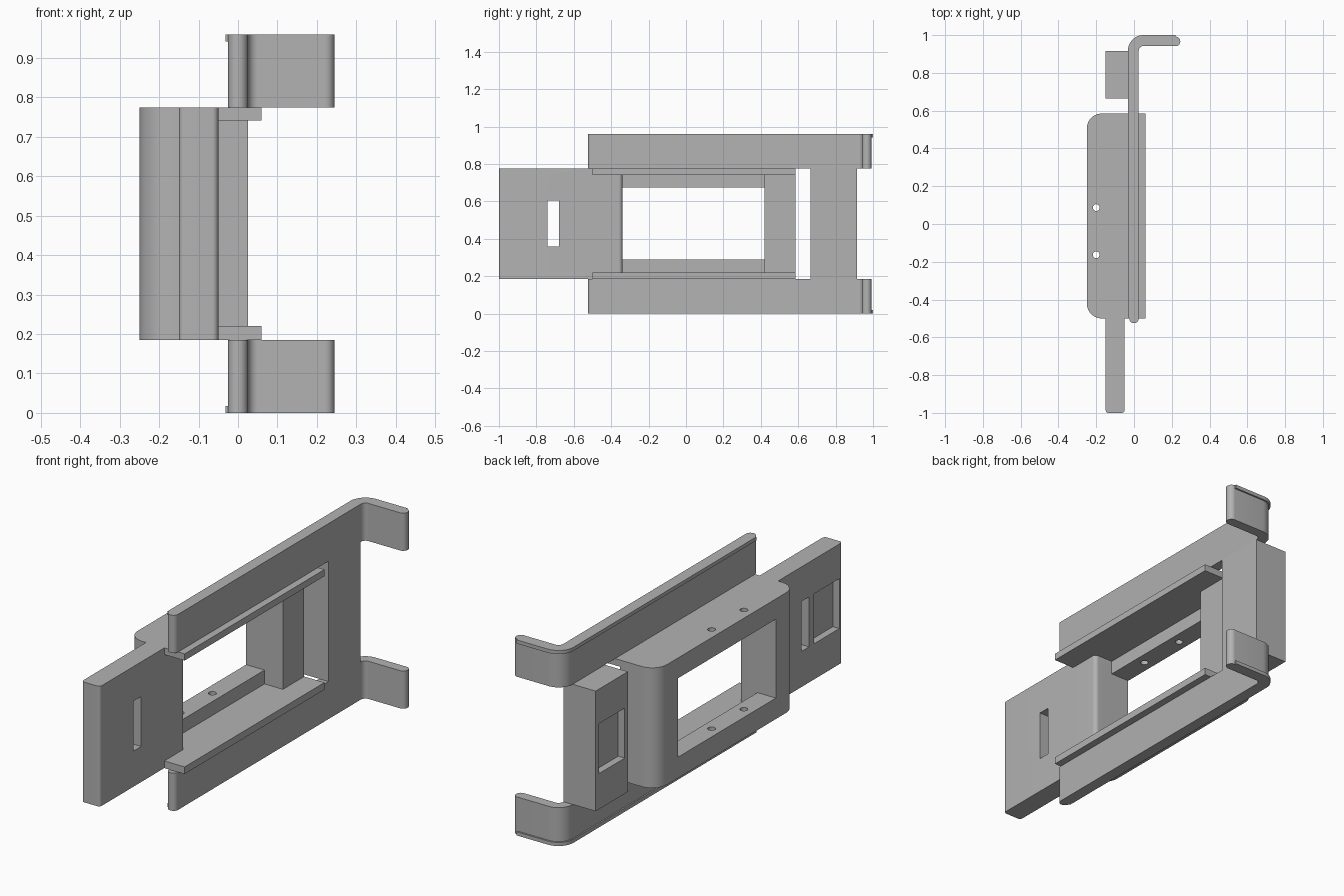
import bpy, bmesh, math
from mathutils import Vector

if "Cube" in bpy.data.objects:
    bpy.data.objects.remove(bpy.data.objects["Cube"])

grey = bpy.data.materials.new("light grey plastic")
grey.diffuse_color = (0.45, 0.45, 0.45, 1)
grey.use_nodes = True
grey.node_tree.nodes["Principled BSDF"].inputs["Base Color"].default_value = grey.diffuse_color


def fillet(points):
    """Turn (x, y, radius) corners into an outline with rounded corners."""
    out = []
    n = len(points)
    for i, p in enumerate(points):
        c, r = Vector(p[:2]), (p[2] if len(p) > 2 else 0)
        if not r:
            out.append(c)
            continue
        a = (Vector(points[i - 1][:2]) - c).normalized()
        b = (Vector(points[(i + 1) % n][:2]) - c).normalized()
        centre = c + (a + b) * r          # all corners are right angles
        for k in range(11):
            t = math.pi / 2 * k / 10
            out.append(centre - b * r * math.cos(t) - a * r * math.sin(t))
    return out


def prism(name, points, z0, z1):
    bm = bmesh.new()
    face = bm.faces.new([bm.verts.new((p.x, p.y, z0)) for p in fillet(points)])
    ext = bmesh.ops.extrude_face_region(bm, geom=[face])
    top = [v for v in ext["geom"] if isinstance(v, bmesh.types.BMVert)]
    bmesh.ops.translate(bm, verts=top, vec=(0, 0, z1 - z0))
    bmesh.ops.recalc_face_normals(bm, faces=bm.faces)
    mesh = bpy.data.meshes.new(name)
    bm.to_mesh(mesh)
    bm.free()
    mesh.materials.append(grey)
    ob = bpy.data.objects.new(name, mesh)
    bpy.context.collection.objects.link(ob)
    return ob


def box(name, x0, x1, y0, y1, z0, z1):
    return prism(name, [(x0, y0), (x1, y0), (x1, y1), (x0, y1)], z0, z1)


def cut(ob, cutters):
    """Subtract the cutters, apply, and remove them."""
    for c in cutters:
        m = ob.modifiers.new("cut", "BOOLEAN")
        m.operation, m.solver, m.object = "DIFFERENCE", "EXACT", c
        bpy.context.view_layer.objects.active = ob
        bpy.ops.object.modifier_apply(modifier=m.name)
        bpy.data.objects.remove(c)


# Sliding tray: rounded frame, side lips and strap tongue in one outline
tray = prism("tray", [
    (-0.15, -1, 0.015), (-0.05, -1, 0.015), (-0.05, -0.5), (0.06, -0.5),
    (0.06, 0.585), (-0.25, 0.585, 0.08), (-0.25, -0.5, 0.08), (-0.15, -0.5)],
    0.185, 0.775)
# Channel between the lips, window, strap slot, strap pocket
cutters = [
    prism("channel_cutter", [
        (0.2, -0.7), (-0.05, -0.7), (-0.05, -0.34, 0.02), (-0.15, -0.34),
        (-0.15, 0.42), (-0.05, 0.42), (-0.05, 0.7), (0.2, 0.7)], 0.22, 0.742),
    box("window_cutter", -0.4, -0.1, -0.34, 0.42, 0.288, 0.675),
    box("slot_cutter", -0.3, 0.1, -0.74, -0.68, 0.36, 0.605),
    box("pocket_cutter", -0.3, -0.115, -0.975, -0.78, 0.36, 0.605),
]
# Screw holes through both long sides of the frame
for y in (0.087, -0.163):
    ring = [(-0.2 + 0.018 * math.cos(a * math.pi / 10),
             y + 0.018 * math.sin(a * math.pi / 10)) for a in range(20)]
    cutters.append(prism("hole_cutter", ring, -0.1, 1.1))
cut(tray, cutters)

# Rear block joining the two arms, with a strap pocket
block = box("rear_block", -0.15, 0.025, 0.665, 0.915, 0.185, 0.775)
cut(block, [box("pocket_cutter", -0.3, -0.115, 0.69, 0.89, 0.36, 0.605)])

# Hooked arms with a thin outer bead, lower and upper
for side, z0, z1, b0, b1 in (("lower", 0, 0.185, 0, 0.018),
                             ("upper", 0.775, 0.96, 0.942, 0.96)):
    prism(side + "_arm", [
        (-0.025, -0.525, 0.0245), (0.025, -0.525, 0.0245), (0.025, 0.942, 0.025),
        (0.245, 0.942, 0.0245), (0.245, 0.992, 0.0245), (-0.025, 0.992, 0.075)],
        z0, z1)
    prism(side + "_arm_bead", [
        (-0.032, -0.5), (-0.025, -0.5), (-0.025, 0.992, 0.075), (0.22, 0.992),
        (0.22, 1.0), (-0.032, 1.0, 0.082)], b0, b1)

# Smooth the rounded corners, keep the edges sharp
for ob in bpy.context.collection.objects:
    ob.select_set(True)
    bpy.context.view_layer.objects.active = ob
bpy.ops.object.shade_smooth_by_angle(angle=math.radians(30))
